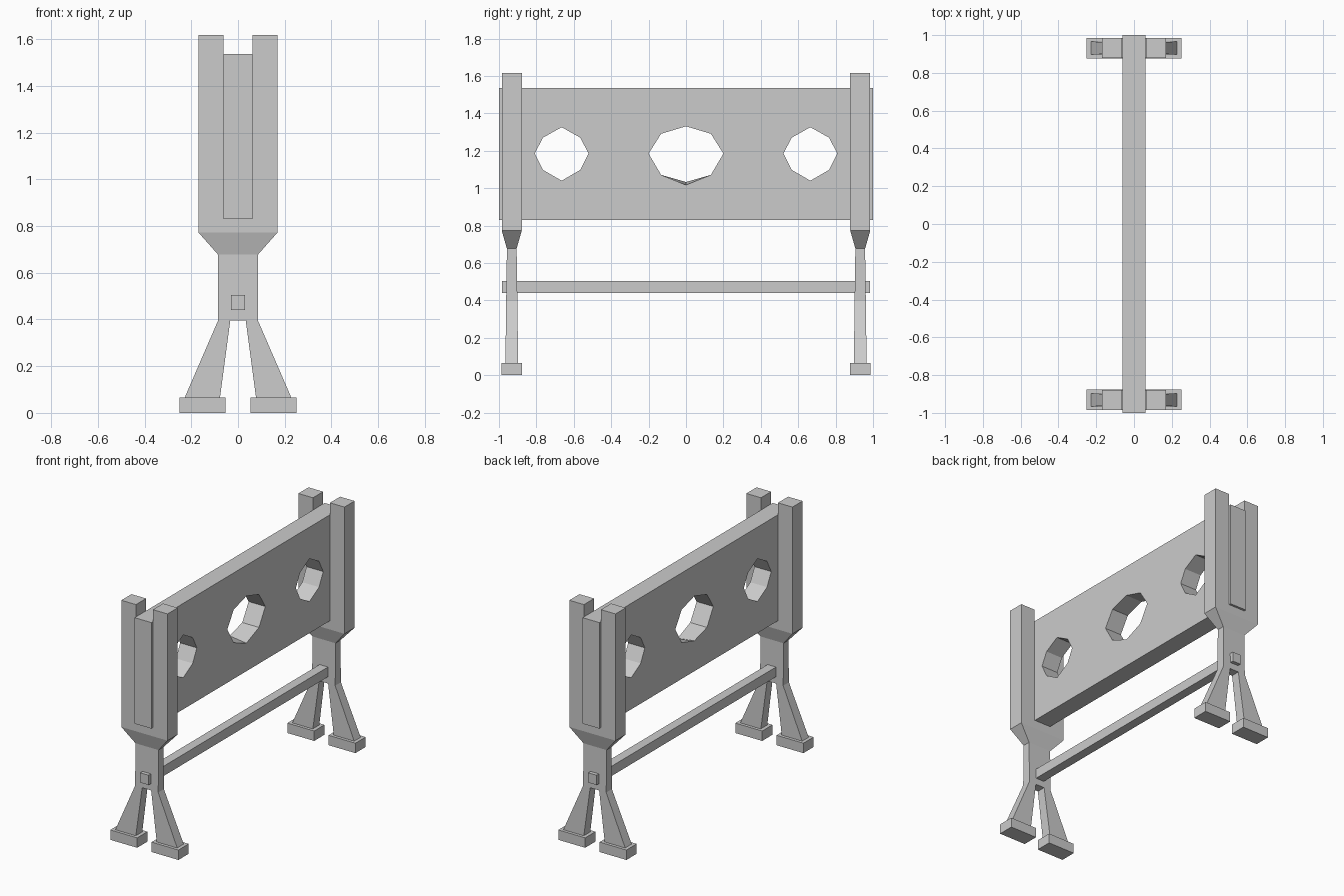
import bpy, bmesh

if "Cube" in bpy.data.objects:
    bpy.data.objects.remove(bpy.data.objects["Cube"])

POST_Y = 0.9315   # centre of each post along y


def finish(name, bm, mirror=None):
    bmesh.ops.recalc_face_normals(bm, faces=bm.faces)
    me = bpy.data.meshes.new(name)
    bm.to_mesh(me)
    bm.free()
    ob = bpy.data.objects.new(name, me)
    bpy.context.collection.objects.link(ob)
    if mirror:
        m = ob.modifiers.new("Mirror", 'MIRROR')
        m.use_axis = mirror
        m.merge_threshold = 0.0005
    return ob


def box(name, lo, hi, mirror=None):
    bm = bmesh.new()
    bmesh.ops.create_cube(bm, size=1)
    for v in bm.verts:
        v.co = [(a + b) / 2 + c * (b - a) for a, b, c in zip(lo, hi, v.co)]
    return finish(name, bm, mirror)


# Forked posts with splayed legs: half profile (x, z, half depth)
pts = [(0, .83, .0535), (.0625, .83, .0535), (.0625, 1.617, .0535),
       (.17, 1.617, .0535), (.17, .83, .0535), (.17, .773, .0535),
       (0, .773, .0535), (.085, .677, .026), (0, .677, .026),
       (.085, .396, .030), (.033, .396, .030), (0, .396, .030),
       (.228, .066, .034), (.077, .066, .034)]
faces = [(1, 4, 3, 2), (0, 6, 5, 4, 1), (6, 8, 7, 5), (8, 11, 10, 9, 7), (10, 13, 12, 9)]
bm = bmesh.new()
front = [bm.verts.new((x, POST_Y - d, z)) for x, z, d in pts]
back = [bm.verts.new((x, POST_Y + d, z)) for x, z, d in pts]
count = {}
for f in faces:
    bm.faces.new([front[i] for i in f])
    bm.faces.new([back[i] for i in reversed(f)])
    for a, b in zip(f, f[1:] + f[:1]):
        key = (min(a, b), max(a, b))
        count[key] = count.get(key, 0) + 1
for (a, b), n in count.items():
    if n == 1 and (pts[a][0] > 0 or pts[b][0] > 0):
        bm.faces.new((front[a], front[b], back[b], back[a]))
finish("forked_posts", bm, (True, True, False))

# Feet
box("feet", (.053, POST_Y - .054, 0), (.251, POST_Y + .054, .066), (True, True, False))

# Lower cross bar
box("cross_bar", (-.031, -.985, .44), (.031, .985, .505))


# Two boards meeting at a seam, each with three half holes
SEAM = 1.185


def board(name, edge_z, side_dz, mid_dz, mid_near=0.0):
    profile = [(-1, edge_z), (-1, SEAM)]
    for cy, ws, dz in ((-.665, (.144, .1), side_dz), (0, (.2, .133), mid_dz), (.665, (.144, .1), side_dz)):
        profile += [(cy - ws[0], SEAM), (cy - ws[1], SEAM + dz[0]), (cy, SEAM + dz[1]),
                    (cy + ws[1], SEAM + dz[0]), (cy + ws[0], SEAM)]
    profile += [(1, SEAM), (1, edge_z)]
    bm = bmesh.new()
    rings = []
    for x in (-.0615, .0615):
        rings.append([bm.verts.new((x, y, z + (mid_near if y == 0 and x > 0 else 0)))
                      for y, z in profile])
    bm.faces.new(rings[0])
    bm.faces.new(rings[1][::-1])
    n = len(profile)
    for i in range(n):
        j = (i + 1) % n
        bm.faces.new((rings[0][i], rings[0][j], rings[1][j], rings[1][i]))
    finish(name, bm)


board("upper_board", 1.536, (.085, .141), (.106, .146))
board("lower_board", .83, (-.087, -.145), (-.114, -.152), -.016)
